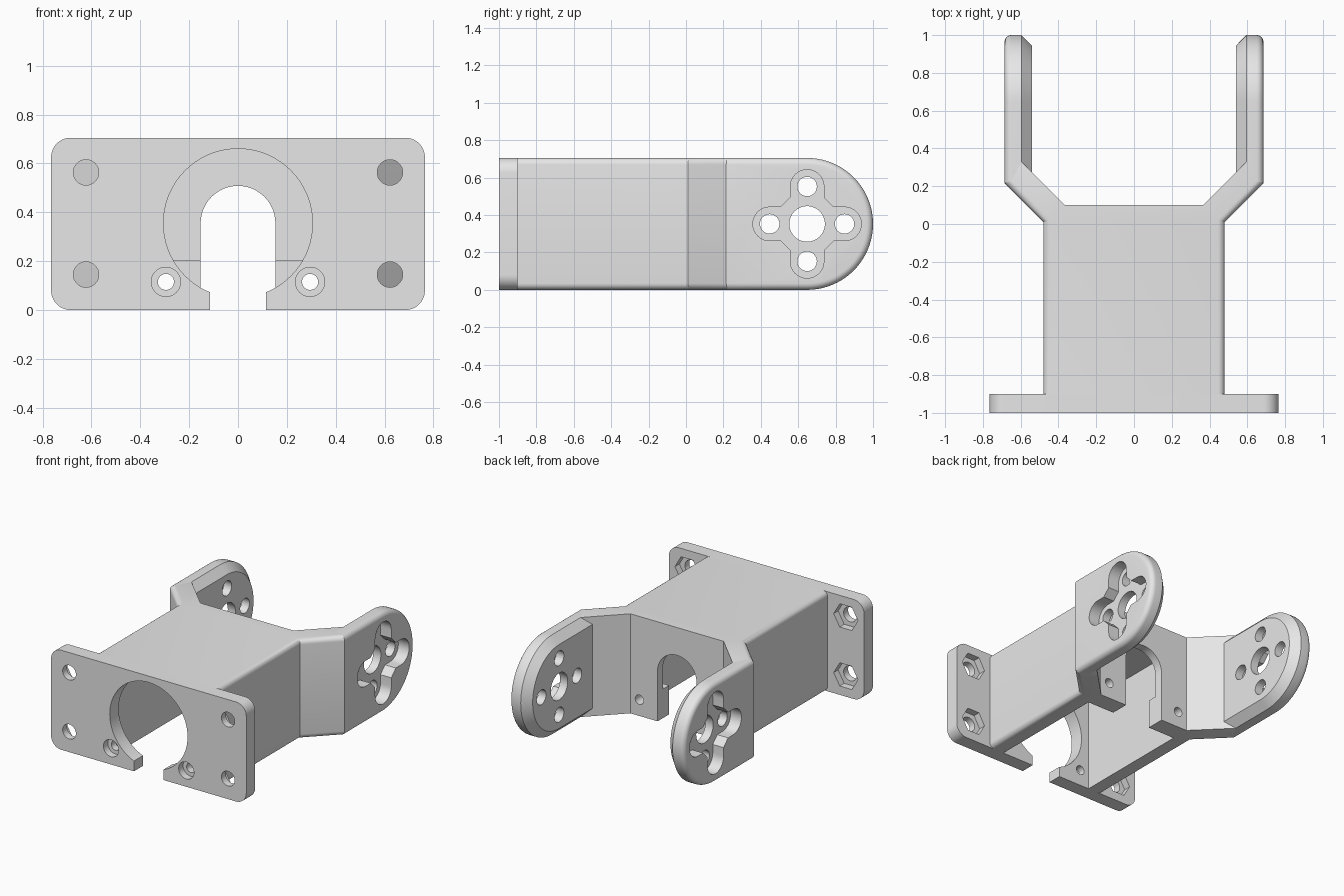
import bpy, bmesh
from math import sin, cos, pi, radians

if "Cube" in bpy.data.objects:
    bpy.data.objects.remove(bpy.data.objects["Cube"], do_unlink=True)

grey = bpy.data.materials.new("plain_grey")
grey.use_nodes = True
grey.diffuse_color = (0.8, 0.8, 0.8, 1)
grey.node_tree.nodes["Principled BSDF"].inputs["Base Color"].default_value = (0.8, 0.8, 0.8, 1)

H = 0.705          # height of the bracket
MID = H / 2
FILLET = 0.035
MITRE = 0.414      # shift along y per unit of wall depth at the bends


def arc(cx, cy, r, a0, a1, n=24):
    """Points on an arc, angles in degrees."""
    angles = [radians(a0 + (a1 - a0) * i / n) for i in range(n + 1)]
    return [(cx + r * cos(a), cy + r * sin(a)) for a in angles]


def circle(cx, cy, r, n=48):
    return arc(cx, cy, r, 0, 360, n)[:-1]


def box(x0, x1, y0, y1):
    return [(x0, y0), (x1, y0), (x1, y1), (x0, y1)]


def prism(points, axis, a, b):
    """Two loops: a flat profile extruded along an axis from a to b."""
    place = {"x": lambda u, v, w: (w, u, v),
             "y": lambda u, v, w: (u, w, v),
             "z": lambda u, v, w: (u, v, w)}[axis]
    return [[place(u, v, w) for u, v in points] for w in (a, b)]


def build(name, *solids):
    """Each solid is a stack of equal loops, skinned and capped."""
    bm = bmesh.new()
    for loops in solids:
        rings = [[bm.verts.new(p) for p in loop] for loop in loops]
        n = len(rings[0])
        for lo, hi in zip(rings, rings[1:]):
            for i in range(n):
                j = (i + 1) % n
                bm.faces.new((lo[i], lo[j], hi[j], hi[i]))
        bm.faces.new(rings[0][::-1])
        bm.faces.new(rings[-1])
    bmesh.ops.recalc_face_normals(bm, faces=bm.faces[:])
    mesh = bpy.data.meshes.new(name)
    bm.to_mesh(mesh)
    bm.free()
    mesh.materials.append(grey)
    ob = bpy.data.objects.new(name, mesh)
    bpy.context.collection.objects.link(ob)
    return ob


def cut(target, *solids):
    """Subtract solids that do not overlap each other."""
    cutter = build("cutter", *solids)
    cutter.hide_render = True
    mod = target.modifiers.new("cut", "BOOLEAN")
    mod.operation, mod.solver, mod.object = "DIFFERENCE", "EXACT", cutter
    bpy.context.view_layer.update()
    result = target.evaluated_get(bpy.context.evaluated_depsgraph_get())
    mesh = bpy.data.meshes.new_from_object(result)
    target.modifiers.clear()
    target.data = mesh
    bpy.data.objects.remove(cutter, do_unlink=True)


def finish(ob):
    bpy.ops.object.select_all(action="DESELECT")
    ob.select_set(True)
    bpy.context.view_layer.objects.active = ob
    bpy.ops.object.shade_smooth_by_angle(angle=radians(25))


# Rounded edge as pairs of (depth, inset)
steps = [radians(90 * i / 6) for i in range(7)]
edge = [(FILLET * (1 - cos(a)), FILLET * (1 - sin(a))) for a in steps]

# Mounting flange with rounded corners
X, R = 0.765, 0.08
corners = [(X - R, H - R, 0), (R - X, H - R, 90), (R - X, R, 180), (X - R, R, 270)]
flange = build("mounting_flange", prism(
    [p for cx, cz, a in corners for p in arc(cx, cz, R, a, a + 90, 10)], "y", -1, -0.9))
cut(flange, prism(circle(0, 0.355, 0.305, 72), "y", -1.1, -0.8))
cut(flange, prism(box(-0.115, 0.115, -0.1, 0.2), "y", -1.1, -0.8))

# Bolt holes with hexagonal nut recesses on the rear
bolts = [(s * 0.622, z) for s in (-1, 1) for z in (0.145, 0.563)]
cut(flange, *[prism(circle(x, z, 0.052, 32), "y", -1.1, -0.8) for x, z in bolts])
cut(flange, *[prism(circle(x, z, 0.095, 6), "y", -0.95, -0.8) for x, z in bolts])

# Counterbored screw holes
screws = [(s * 0.295, 0.115) for s in (-1, 1)]
cut(flange, *[prism(circle(x, z, 0.033, 24), "y", -1.1, -0.8) for x, z in screws])
cut(flange, *[prism(circle(x, z, 0.06, 32), "y", -1.1, -0.95) for x, z in screws])
finish(flange)


# Body with flared rear cheeks, outer long edges rounded
def body_loop(depth, z):
    half = [(0.48 - depth, -0.9), (0.48 - depth, 0.01 + MITRE * depth),
            (0.685 - depth, 0.215 + MITRE * depth), (0.595, 0.33), (0.365, 0.1)]
    outline = half + [(-x, y) for x, y in reversed(half)]
    return [(x, y, z) for x, y in outline]


levels = [(inset, depth) for depth, inset in edge]
lower = [body_loop(d, z) for z, d in sorted((i, d) for d, i in edge)]
upper = [body_loop(d, H - z) for z, d in sorted(((i, d) for d, i in edge), reverse=True)]
body = build("body", lower + upper)

# Motor cavity open below, with thicker screw lugs low on the rear wall
cut(body, prism(box(-0.365, 0.365, -0.1, 0.66), "y", -1.1, -0.03))
cut(body, prism(box(-0.365, 0.365, 0.205, 0.66), "y", -0.2, 0.04))
cut(body, prism([(-0.153, -0.1), (0.153, -0.1)] + arc(0, 0.355, 0.153, 0, 180),
                "y", -0.3, 0.3))
cut(body, *[prism(circle(x, z, 0.033, 24), "y", -0.3, 0.3) for x, z in screws])
finish(body)

# Servo arms: rounded outside edge, chamfered inside edge
CY = 1 - MID
arm_edge = edge + [(0.09, 0), (0.145, 0.055)]


def arm_loop(side, depth, inset):
    start = 0.215 + MITRE * depth - (0.01 if depth > FILLET + 0.001 else 0)
    outline = ([(start, inset)] + arc(CY, MID, MID - inset, -90, 90, 40)
               + [(start, H - inset)])
    return [(side * (0.685 - depth), y, z) for y, z in outline]


def cross_outline():
    """Four round lobes joined by diagonals."""
    lobe = [(0.14, -0.09)] + arc(0.2, 0, 0.09, -90, 90, 16) + [(0.14, 0.09)]
    pts = []
    for k in range(4):
        c, s = cos(k * pi / 2), sin(k * pi / 2)
        pts += [(CY + u * c - v * s, MID + u * s + v * c) for u, v in lobe]
    return pts


holes = [circle(CY, MID, 0.095)]
holes += [circle(CY + 0.2 * cos(k * pi / 2), MID + 0.2 * sin(k * pi / 2), 0.052, 32)
          for k in range(4)]
for name, side in (("left_arm", 1), ("right_arm", -1)):
    arm = build(name, [arm_loop(side, d, i) for d, i in arm_edge])
    cut(arm, prism(cross_outline(), "x", side * 0.6, side * 0.8))
    cut(arm, *[prism(h, "x", side * 0.4, side * 0.8) for h in holes])
    finish(arm)
